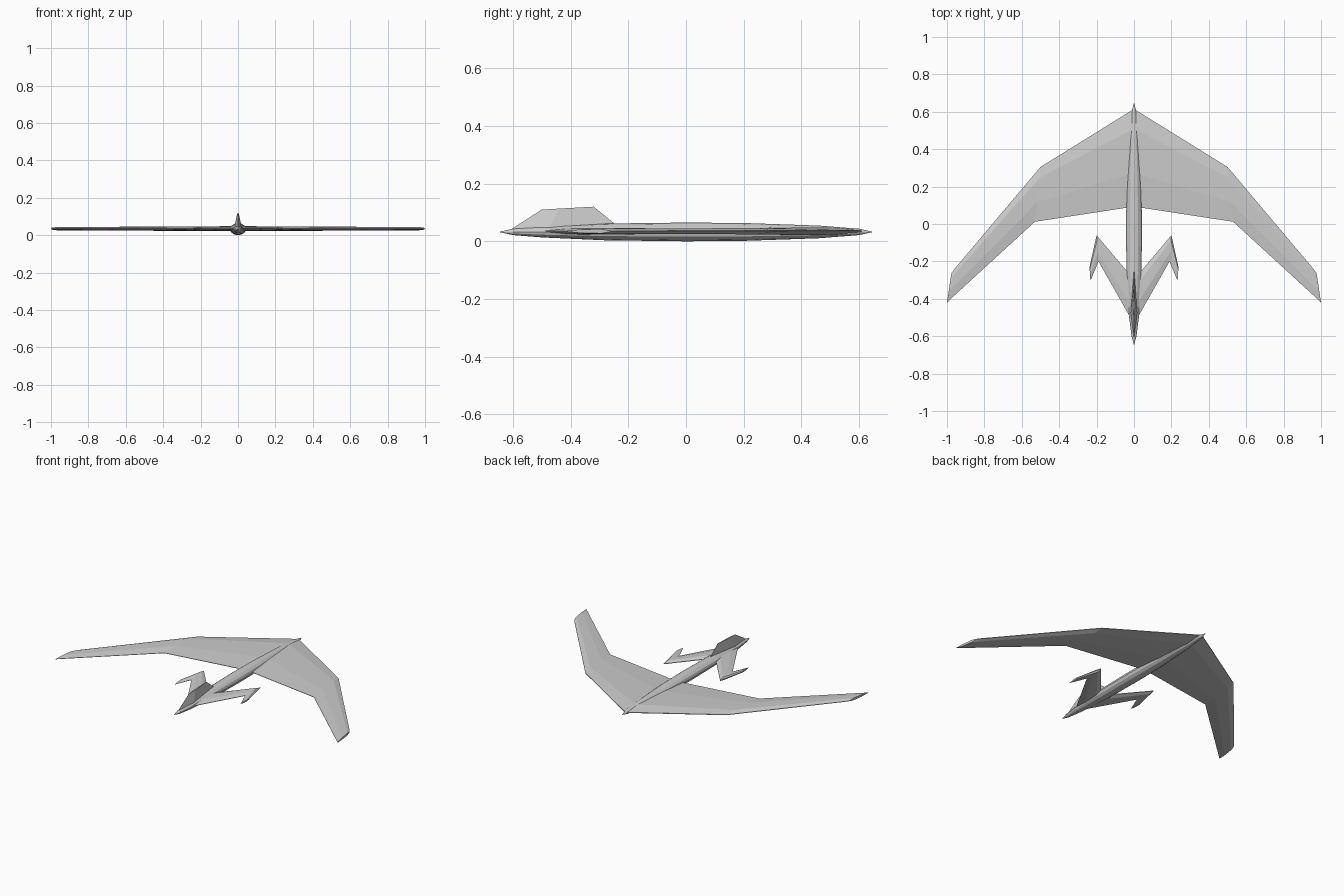
import bpy, math
from mathutils import Vector

if "Cube" in bpy.data.objects:
    bpy.data.objects.remove(bpy.data.objects["Cube"])

MID = 0.035


def loft(name, rings, mirror=False):
    """Skin a list of equal-sized point rings with capped ends."""
    n = len(rings[0])
    verts = [p for ring in rings for p in ring]
    faces = [(i * n + j, i * n + (j + 1) % n, (i + 1) * n + (j + 1) % n, (i + 1) * n + j)
             for i in range(len(rings) - 1) for j in range(n)]
    if not mirror:
        faces.append(tuple(range(n)))
    faces.append(tuple(range((len(rings) - 1) * n, len(rings) * n)))
    mesh = bpy.data.meshes.new(name)
    mesh.from_pydata(verts, [], faces)
    obj = bpy.data.objects.new(name, mesh)
    bpy.context.collection.objects.link(obj)
    bpy.context.view_layer.objects.active = obj
    bpy.ops.object.mode_set(mode='EDIT')
    bpy.ops.mesh.select_all(action='SELECT')
    bpy.ops.mesh.normals_make_consistent(inside=False)
    bpy.ops.object.mode_set(mode='OBJECT')
    if mirror:
        mod = obj.modifiers.new("Mirror", 'MIRROR')
        mod.use_clip = True
    return obj


def section(lead, trail, thick, axis, profile):
    """Closed foil ring between a leading and a trailing point."""
    a, b, up = Vector(lead), Vector(trail), Vector(axis) * thick / 2
    top = [a.lerp(b, t) + up * h for t, h in profile]
    bottom = [a.lerp(b, t) - up * h for t, h in reversed(profile)]
    return top + bottom


def flat_panel(name, stations, profile):
    rings = [section((x1, y1, MID), (x2, y2, MID), t, (0, 0, 1), profile)
             for x1, y1, x2, y2, t in stations]
    return loft(name, rings, mirror=True)


# Slender fuselage: y, half width, half height
body = [(-0.645, 0.001, 0.001), (-0.6, 0.013, 0.011), (-0.5, 0.026, 0.019),
        (-0.28, 0.040, 0.029), (0.0, 0.043, 0.0325), (0.2, 0.039, 0.031),
        (0.46, 0.026, 0.022), (0.6, 0.013, 0.011), (0.645, 0.001, 0.001)]
SIDES = 12
loft("fuselage", [[(w * math.cos(a), y, 0.0325 + h * math.sin(a))
                   for a in (2 * math.pi * k / SIDES for k in range(SIDES))]
                  for y, w, h in body])

# Cranked swept wings: leading x y, trailing x y, thickness
foil = [(0, 0.15), (0.2, 0.9), (0.65, 0.8), (1, 0.1)]
flat_panel("wings", [(0, 0.615, 0, 0.093, 0.030),
                     (0.5, 0.305, 0.53, 0.012, 0.024),
                     (0.958, -0.238, 0.985, -0.405, 0.020),
                     (0.976, -0.262, 1.0, -0.42, 0.016)], foil)

# Arrow-shaped tailplanes with swept-back tips
flat_panel("tailplanes", [(0, -0.297, 0, -0.535, 0.026),
                          (0.2, -0.06, 0.19, -0.2, 0.022),
                          (0.238, -0.23, 0.233, -0.305, 0.012)], foil)

# Upright tail fin, thickest toward the rear
wedge = [(0, 0.05), (0.66, 1), (1, 0.05)]
loft("tail_fin", [section((0, -0.22, 0.04), (0, -0.615, 0.036), 0.038, (1, 0, 0), wedge),
                  section((0, -0.25, 0.063), (0, -0.578, 0.06), 0.032, (1, 0, 0), wedge),
                  section((0, -0.32, 0.12), (0, -0.5, 0.11), 0.010, (1, 0, 0), wedge)])
